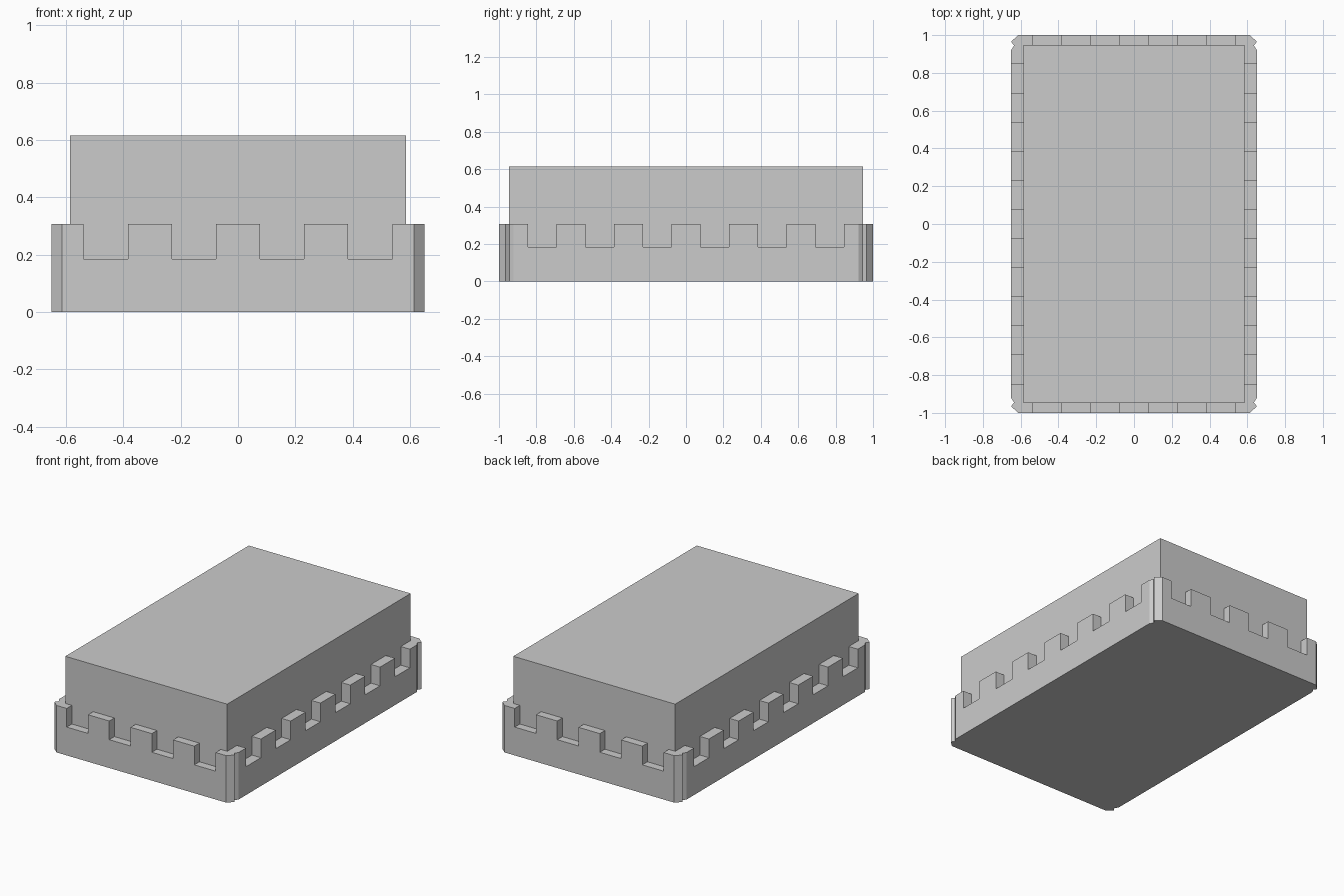
import bpy, bmesh
from mathutils import Matrix, Vector

if "Cube" in bpy.data.objects:
    bpy.data.objects.remove(bpy.data.objects["Cube"])

X, Y, WALL_H, GAP_Z = 0.65, 1.0, 0.307, 0.185   # outer half sizes, wall top, gap floor
CX, CY, TOP = 0.585, 0.947, 0.615               # inner block half sizes and top


def add_object(name, bm):
    bmesh.ops.recalc_face_normals(bm, faces=bm.faces[:])
    mesh = bpy.data.meshes.new(name)
    bm.to_mesh(mesh)
    bm.free()
    ob = bpy.data.objects.new(name, mesh)
    bpy.context.collection.objects.link(ob)
    return ob


def add_box(bm, lo, hi):
    lo, hi = Vector(lo), Vector(hi)
    m = Matrix.Translation((lo + hi) / 2) @ Matrix.Diagonal((*(hi - lo), 1))
    bmesh.ops.create_cube(bm, size=1, matrix=m)


# Outer wall: plan outline with chamfered, notched corners, extruded upwards
corner = [(X, 0.922), (0.635, 0.944), (X, 0.966), (0.613, Y)]
outline = []
for sx, sy in ((1, 1), (-1, 1), (-1, -1), (1, -1)):
    pts = [(sx * x, sy * y) for x, y in corner]
    outline += pts if sx * sy > 0 else pts[::-1]
bm = bmesh.new()
face = bm.faces.new([bm.verts.new((x, y, 0)) for x, y in outline])
ext = bmesh.ops.extrude_face_region(bm, geom=[face])
bmesh.ops.translate(bm, vec=(0, 0, WALL_H),
                    verts=[v for v in ext["geom"] if isinstance(v, bmesh.types.BMVert)])
wall = add_object("battlement_wall", bm)

# Gaps between the battlements, evenly spaced on all four sides
PITCH, HALF = 0.3075, 0.077
bm = bmesh.new()
for s in (-1, 1):
    for i in range(4):
        c = (i - 1.5) * PITCH
        a, b = sorted((s * (CY - 0.01), s * (Y + 0.1)))
        add_box(bm, (c - HALF, a, GAP_Z), (c + HALF, b, WALL_H + 0.1))
    for i in range(6):
        c = (i - 2.5) * PITCH
        a, b = sorted((s * (CX - 0.01), s * (X + 0.1)))
        add_box(bm, (a, c - HALF, GAP_Z), (b, c + HALF, WALL_H + 0.1))
cutter = add_object("gap_cutter", bm)
cutter.hide_render = True
cutter.hide_set(True)
mod = wall.modifiers.new("gaps", "BOOLEAN")
mod.operation, mod.solver, mod.object = "DIFFERENCE", "EXACT", cutter

# Plain inner block rising out of the wall
bm = bmesh.new()
add_box(bm, (-CX, -CY, 0.1), (CX, CY, TOP))
add_object("inner_block", bm)
